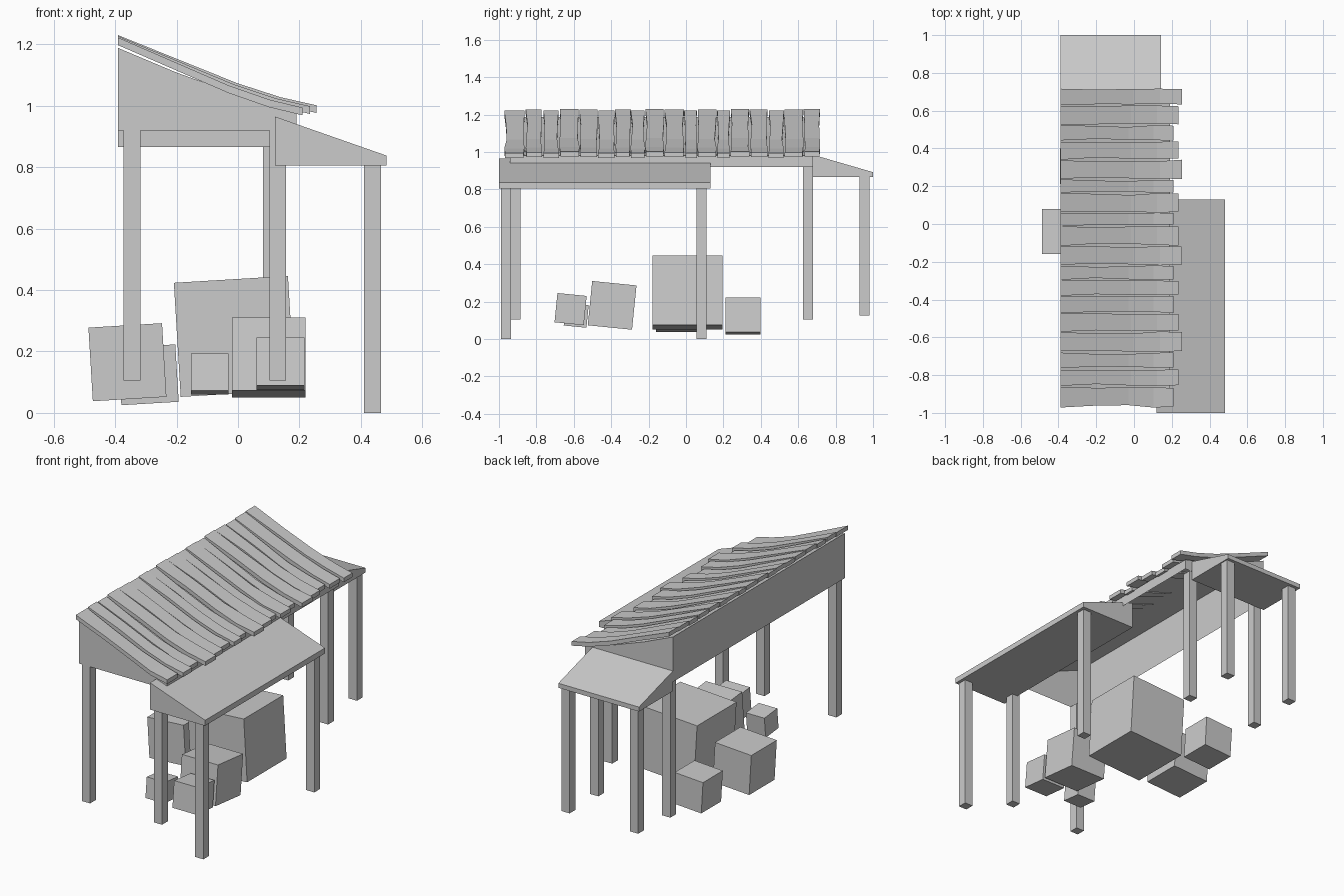
import bpy, bmesh, random
from mathutils import Matrix, Vector, Euler

if "Cube" in bpy.data.objects:
    bpy.data.objects.remove(bpy.data.objects["Cube"])

random.seed(4)


def finish(name, bm):
    bmesh.ops.recalc_face_normals(bm, faces=bm.faces)
    me = bpy.data.meshes.new(name)
    bm.to_mesh(me)
    bm.free()
    ob = bpy.data.objects.new(name, me)
    bpy.context.collection.objects.link(ob)
    return ob


def box(name, centre, size, rot=(0, 0, 0)):
    bm = bmesh.new()
    m = (Matrix.Translation(centre) @ Euler(rot).to_matrix().to_4x4()
         @ Matrix.Diagonal((*size, 1)))
    bmesh.ops.create_cube(bm, size=1, matrix=m)
    return finish(name, bm)


def prism(name, profile, a, b, axis, open_bottom=False):
    """Extrude a (u, z) outline from a to b along axis 'x' or 'y'."""
    bm = bmesh.new()
    place = (lambda u, z, t: (t, u, z)) if axis == 'x' else (lambda u, z, t: (u, t, z))
    r1 = [bm.verts.new(place(u, z, a)) for u, z in profile]
    r2 = [bm.verts.new(place(u, z, b)) for u, z in profile]
    bm.faces.new(r1)
    bm.faces.new(r2)
    n = len(profile)
    for i in range(n):
        j = (i + 1) % n
        bm.faces.new((r1[i], r1[j], r2[j], r2[i]))
    bmesh.ops.recalc_face_normals(bm, faces=bm.faces)
    if open_bottom:
        down = [f for f in bm.faces if f.normal.z < -0.99]
        bmesh.ops.delete(bm, geom=down, context='FACES')
    return finish(name, bm)


# Roof bodies: main wedge, side lean-to, back lean-to
prism("main_roof_body", [(-0.39, 0.92), (-0.39, 1.188), (-0.2, 1.108), (0, 1.036),
                         (0.12, 0.998), (0.19, 0.98), (0.19, 0.92)], -0.94, 0.68, 'y', True)
prism("side_lean_to_roof", [(0.12, 0.805), (0.12, 0.965), (0.483, 0.838), (0.483, 0.805)],
      -1.0, 0.13, 'y')
prism("back_lean_to_roof", [(0.68, 0.865), (0.68, 0.985), (1.0, 0.892), (1.0, 0.865)],
      -0.39, 0.142, 'x')

# Posts: (x, y, bottom, top)
W = 0.054
posts = [(x, y, 0.105, 0.92) for x in (-0.345, 0.13) for y in (-0.913, 0.652)]
posts += [(0.438, y, 0.0, 0.805) for y in (-0.963, 0.082)]
posts += [(x, 0.955, 0.125, 0.865) for x in (-0.345, 0.108)]
for i, (x, y, z0, z1) in enumerate(posts):
    box(f"post_{i + 1}", (x, y, (z0 + z1) / 2), (W, W, z1 - z0))

# Crates, each slightly tipped
for name, c, s, rot in [
    ("crate_left", (-0.36, -0.04, 0.165), 0.24, (0, -0.06, 0)),
    ("crate_back", (-0.292, 0.305, 0.124), 0.187, (0, -0.06, 0)),
    ("crate_large", (-0.012, 0.008, 0.249), 0.372, (0, -0.06, 0)),
    ("crate_front", (0.1, -0.395, 0.18), 0.238, (-0.1, 0, 0)),
    ("crate_front_right", (0.138, -0.617, 0.16), 0.157, (-0.1, 0, 0)),
    ("crate_small", (-0.092, -0.587, 0.127), 0.122, (-0.1, 0, 0)),
]:
    box(name, c, (s, s, s), rot)

# Sagging roof planks: edges along y and the eave end of each plank
edges = [0.72, 0.63, 0.525, 0.44, 0.34, 0.238, 0.165, 0.06, -0.01, -0.115,
         -0.217, -0.295, -0.38, -0.47, -0.57, -0.68, -0.765, -0.86, -0.97]
ends = [0.255, 0.235, 0.21, 0.235, 0.255, 0.21, 0.235, 0.21, 0.235,
        0.255, 0.21, 0.235, 0.21, 0.235, 0.255, 0.21, 0.235, 0.21]
sag = [(0, 1.222), (0.3, 1.144), (0.6, 1.066), (0.82, 1.02), (1, 0.998)]
for i, xe in enumerate(ends):
    bm = bmesh.new()
    lift = (xe - 0.21) * 0.17
    rings = []
    for k, (t, z) in enumerate(sag):
        x = -0.39 + t * (xe + 0.39)
        zz = z + lift - (0.004 if k == 4 else 0)
        pinch = 0.006 * random.random() + (0.004 if k in (1, 2) else 0)
        shift = random.uniform(-0.003, 0.003)
        ya, yb = edges[i + 1] + pinch + shift, edges[i] - pinch + shift
        rings.append([bm.verts.new(p) for p in
                      ((x, ya, zz), (x, yb, zz), (x, yb, zz - 0.025), (x, ya, zz - 0.025))])
    for p, q in zip(rings, rings[1:]):
        for j in range(4):
            bm.faces.new((p[j], p[(j + 1) % 4], q[(j + 1) % 4], q[j]))
    bm.faces.new(rings[0])
    bm.faces.new(rings[-1])
    finish(f"roof_plank_{i + 1}", bm)
